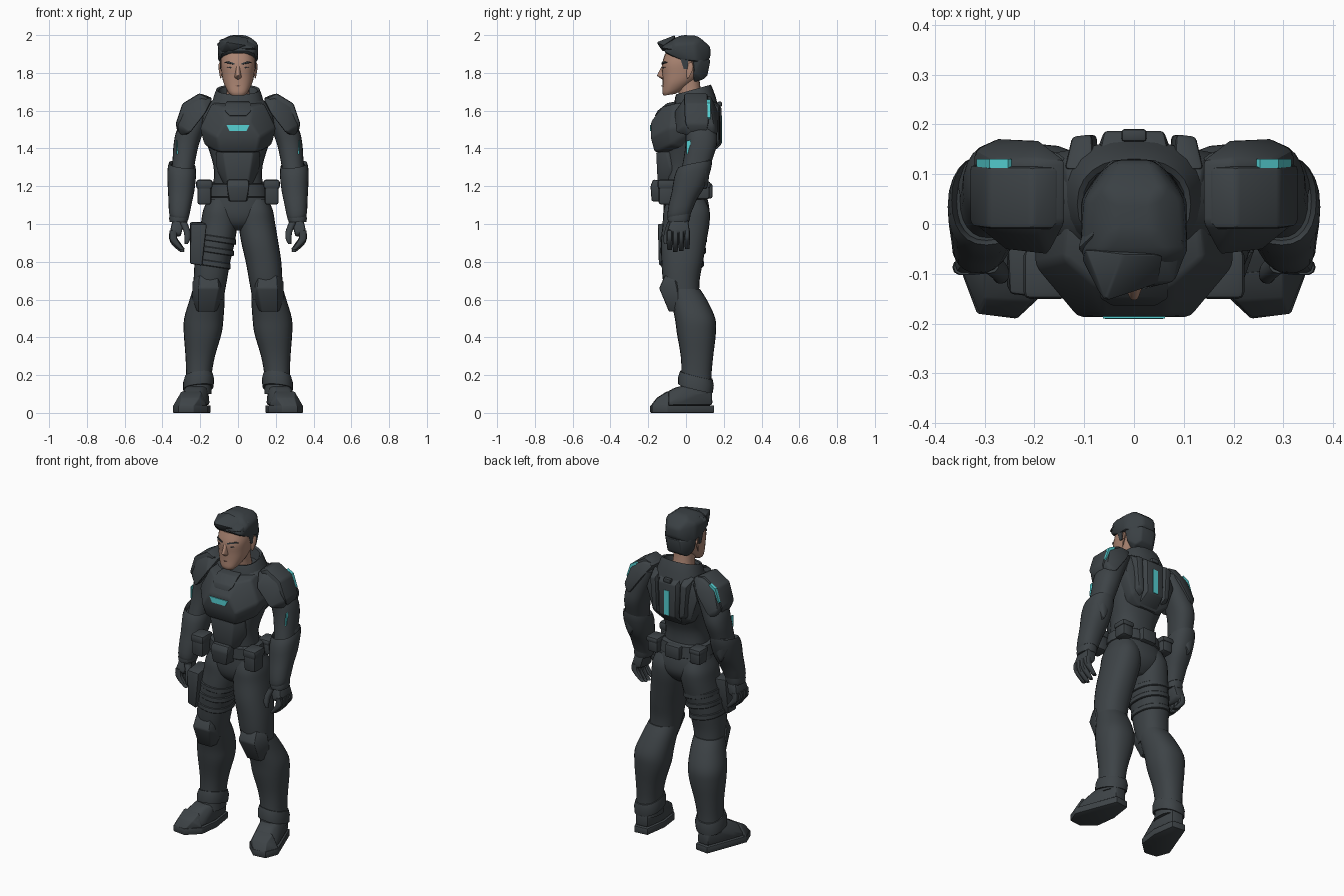
import bpy, bmesh, math

def material(name, rgb):
    m = bpy.data.materials.new(name)
    m.diffuse_color = (*rgb, 1)
    return m

SUIT = material("charcoal suit", (.047, .056, .062))
HAIR = material("dark hair", (.042, .051, .057))
SKIN = material("tan skin", (.41, .235, .17))
LIP = material("lip brown", (.27, .14, .105))
GLOW = material("teal light", (.09, .62, .64))
DARK = material("near black", (.02, .02, .022))

def finish(name, bm, mat, pair, angle=40):
    bmesh.ops.recalc_face_normals(bm, faces=bm.faces)
    me = bpy.data.meshes.new(name)
    bm.to_mesh(me)
    bm.free()
    me.materials.append(mat)
    me.shade_smooth()
    me.set_sharp_from_angle(angle=math.radians(angle))
    ob = bpy.data.objects.new(name, me)
    bpy.context.collection.objects.link(ob)
    if pair:
        ob.modifiers.new("mirror", 'MIRROR').use_mirror_merge = False
    return ob

def loft(name, rings, mat=SUIT, pair=False, n=24, power=2.3, sub=4, tilt=(0, 0)):
    """Skin through horizontal rings (z, centre x, centre y, radius x, radius y)."""
    path = []
    for i in range(len(rings) - 1):
        a, b, c, d = (rings[min(max(k, 0), len(rings) - 1)] for k in range(i - 1, i + 3))
        for s in range(sub):
            t = s / sub
            path.append([.5 * (2*q + (r-p)*t + (2*p-5*q+4*r-s4)*t*t + (3*q-p-3*r+s4)*t**3)
                         for p, q, r, s4 in zip(a, b, c, d)])
    path.append(rings[-1])
    bm, loops = bmesh.new(), []
    for z, cx, cy, rx, ry in path:
        loop = []
        for k in range(n):
            c, s = math.cos(2*math.pi*k/n), math.sin(2*math.pi*k/n)
            dx = rx * math.copysign(abs(c)**(2/power), c)
            dy = ry * math.copysign(abs(s)**(2/power), s)
            loop.append(bm.verts.new((cx+dx, cy+dy, z + tilt[0]*dx + tilt[1]*dy)))
        loops.append(loop)
    for a, b in zip(loops, loops[1:]):
        for k in range(n):
            bm.faces.new((a[k], a[(k+1) % n], b[(k+1) % n], b[k]))
    bm.faces.new(loops[0])
    bm.faces.new(loops[-1])
    return finish(name, bm, mat, pair)

def hull(name, pts, mat=SUIT, pair=False, sym=False, bevel=.008):
    """Bevelled convex plate around the points."""
    if sym:
        pts = pts + [(-x, y, z) for x, y, z in pts if x]
    bm = bmesh.new()
    for p in pts:
        bm.verts.new(p)
    r = bmesh.ops.convex_hull(bm, input=bm.verts[:])
    junk = {v for v in r['geom_interior'] + r['geom_unused'] if isinstance(v, bmesh.types.BMVert)}
    bmesh.ops.delete(bm, geom=list(junk), context='VERTS')
    bmesh.ops.dissolve_limit(bm, angle_limit=.08, verts=bm.verts[:], edges=bm.edges[:])
    if bevel:
        edges = [e for e in bm.edges if e.calc_face_angle(0) > .3]
        bmesh.ops.bevel(bm, geom=edges, offset=bevel, segments=2, profile=.5,
                        affect='EDGES', clamp_overlap=True)
    return finish(name, bm, mat, pair, 30)

def box(name, c, size, mat=SUIT, pair=False, bevel=.01):
    return hull(name, [(c[0]+i*size[0]/2, c[1]+j*size[1]/2, c[2]+k*size[2]/2)
                       for i in (-1, 1) for j in (-1, 1) for k in (-1, 1)], mat, pair, bevel=bevel)

# Legs and pelvis
loft("pelvis", [(1.2, 0, -.01, .137, .1), (1.12, 0, 0, .165, .117), (1.05, 0, .003, .165, .12),
                (1.0, 0, 0, .12, .1), (.965, 0, 0, .06, .06)], n=32)
loft("thigh", [(1.13, .095, 0, .066, .1), (1.07, .097, .003, .088, .122), (1.0, .1, 0, .097, .124),
               (.9, .116, -.013, .098, .12), (.8, .135, -.02, .094, .11), (.7, .147, -.025, .088, .097),
               (.6, .157, -.015, .08, .085)], pair=True)
loft("shin_guard", [(.655, .155, -.01, .084, .085), (.59, .165, .018, .094, .097),
                    (.5, .181, .048, .104, .107), (.42, .187, .055, .1, .103),
                    (.3, .2, .058, .078, .086), (.2, .207, .055, .068, .08),
                    (.1, .21, .05, .07, .085)], pair=True)
loft("ankle_cuff", [(.2, .207, .055, .074, .086), (.17, .208, .053, .082, .094),
                    (.13, .21, .05, .08, .092)], pair=True, sub=1, tilt=(-.1, -.25))
hull("knee_pad", [(.108, -.11, .732), (.205, -.11, .73), (.1, -.142, .66), (.21, -.142, .66),
                  (.125, -.09, .535), (.21, -.09, .535), (.083, -.06, .7), (.242, -.05, .7),
                  (.083, -.055, .61), (.245, -.045, .61), (.105, -.02, .54), (.228, -.02, .54)],
     pair=True, bevel=.012)

# Boots
foot = [(.165, .14), (.25, .15), (.285, .05), (.345, -.1), (.315, -.18), (.235, -.19),
        (.16, -.12), (.145, 0)]
hull("boot_sole", [(x, y, z) for x, y in foot for z in (0, .04)], pair=True, bevel=.005)
hull("boot_upper", [(.215+(x-.215)*.93, y*.95, .04) for x, y in foot] +
     [(.2, -.145, .085), (.3, -.14, .085), (.19, -.06, .135), (.275, -.05, .135), (.16, .02, .15),
      (.27, .02, .15), (.17, .13, .14), (.25, .135, .14)], pair=True, bevel=.015)
hull("toe_cap", [(.17, -.1, .03), (.343, -.09, .03), (.165, -.12, .04), (.343, -.1, .04),
                 (.312, -.182, .035), (.237, -.19, .035), (.205, -.155, .08), (.3, -.15, .08),
                 (.195, -.1, .115), (.3, -.09, .115)], pair=True, bevel=.012)

# Torso and armour
loft("torso", [(1.15, 0, -.01, .138, .1), (1.28, 0, -.015, .127, .102), (1.38, 0, .0, .15, .12),
               (1.5, 0, .02, .19, .135), (1.6, 0, .04, .18, .115), (1.67, 0, .05, .12, .09)])
hull("chest_plate", [(.065, -.185, 1.54), (.115, -.187, 1.46), (.1, -.165, 1.38), (.075, -.125, 1.62),
                     (.14, -.07, 1.635), (.2, -.085, 1.51), (.178, -.08, 1.42), (.2, .05, 1.51),
                     (.13, .04, 1.39), (.13, .05, 1.65)], sym=True, bevel=.012)
hull("throat_plate", [(.07, -.1, 1.64), (.07, -.15, 1.6), (.045, -.166, 1.572),
                      (.06, -.05, 1.65), (.05, -.1, 1.57)], sym=True, bevel=.005)
hull("belly_plate", [(.118, -.105, 1.385), (.08, -.158, 1.38), (.055, -.15, 1.22), (.115, -.085, 1.3),
                     (.07, -.11, 1.2), (.1, -.05, 1.38), (.1, -.05, 1.25)], sym=True)
hull("back_plate", [(.14, .13, 1.65), (.175, .14, 1.54), (.13, .14, 1.4), (.06, .12, 1.35),
                    (.18, .05, 1.5), (.13, .04, 1.66), (.11, .05, 1.36), (.07, .16, 1.6),
                    (.07, .16, 1.44)], sym=True, bevel=.012)
hull("back_pack", [(.06, .187, 1.62), (.055, .187, 1.42), (.075, .12, 1.67), (.065, .12, 1.36),
                   (.085, .12, 1.55)], sym=True)
hull("pack_fin", [(.085, .18, 1.63), (.125, .175, 1.62), (.11, .175, 1.44), (.075, .18, 1.42),
                  (.08, .11, 1.67), (.14, .11, 1.66), (.12, .11, 1.4), (.07, .11, 1.38)], pair=True)
box("pack_latch", (0, .178, 1.635), (.05, .025, .025), bevel=.006)
box("back_light", (0, .186, 1.5), (.036, .007, .15), GLOW, bevel=0)
hull("chest_light", [(.062, -.19, 1.525), (.045, -.191, 1.492), (.062, -.183, 1.525),
                     (.045, -.184, 1.492)], GLOW, sym=True, bevel=0)
loft("collar", [(1.59, 0, .045, .158, .125), (1.65, 0, .045, .136, .11), (1.7, 0, .04, .12, .097),
                (1.712, 0, .04, .114, .091), (1.707, 0, .04, .103, .08), (1.65, 0, .04, .085, .07)],
     sub=1, tilt=(0, .28))

# Belt and pouches
loft("belt", [(1.14, 0, -.006, .155, .118), (1.145, 0, -.006, .164, .124),
              (1.21, 0, -.01, .154, .121), (1.215, 0, -.01, .147, .115)], sub=1)
hull("belt_buckle", [(.055, -.175, 1.235), (.06, -.188, 1.2), (.045, -.182, 1.12), (.06, -.1, 1.23),
                     (.05, -.1, 1.12)], sym=True)
for name, c, size in (("hip_pouch", (.178, -.1, 1.165), (.075, .09, .125)),
                      ("rear_pouch", (.145, .085, 1.175), (.07, .08, .09))):
    box(name, c, size, pair=True, bevel=.014)
    box(name + "_flap", (c[0], c[1], c[2]+size[2]*.36), (size[0]+.012, size[1]+.012, size[2]*.4),
        pair=True, bevel=.014)
box("centre_rear_pouch", (0, .11, 1.175), (.1, .06, .08))

# Holster and thigh straps on one leg
hull("holster", [(-.25, -.14, 1.0), (-.165, -.15, 1.0), (-.255, -.02, 1.01), (-.18, 0, 1.01),
                 (-.255, -.13, .79), (-.19, -.145, .78), (-.255, -.05, .79), (-.19, -.05, .78)])
for z, cx, cy, rx, ry in ((.92, -.112, -.012, .101, .124), (.86, -.123, -.016, .101, .121),
                          (.79, -.137, -.02, .098, .114)):
    loft("thigh_strap", [(z-.016, cx, cy, rx-.004, ry-.004), (z-.012, cx, cy, rx, ry),
                         (z+.012, cx, cy, rx, ry), (z+.016, cx, cy, rx-.004, ry-.004)],
         sub=1, tilt=(-.15, 0))

# Arms
loft("upper_arm", [(1.63, .19, .075, .07, .075), (1.5, .25, .08, .073, .082),
                   (1.42, .274, .08, .067, .083), (1.33, .287, .06, .06, .076),
                   (1.22, .3, .03, .055, .07)], pair=True)
loft("gauntlet", [(1.29, .296, .045, .06, .078), (1.315, .296, .048, .07, .09),
                  (1.27, .298, .035, .076, .097), (1.19, .301, .015, .071, .09),
                  (1.12, .306, -.015, .062, .076), (1.06, .311, -.033, .055, .066),
                  (1.04, .311, -.035, .05, .06)], pair=True, sub=2, tilt=(.12, .2))
hull("elbow_guard", [(.28, .13, 1.34), (.335, .13, 1.34), (.26, .11, 1.27), (.36, .1, 1.27),
                     (.31, .115, 1.18), (.27, .05, 1.33), (.35, .05, 1.33), (.31, .05, 1.18)], pair=True)
loft("glove_cuff", [(1.07, .311, -.03, .045, .055), (1.03, .313, -.038, .052, .06),
                    (1.01, .315, -.04, .046, .055)], pair=True, sub=1)
hull("palm", [(.28, -.08, 1.03), (.345, -.08, 1.03), (.28, .01, 1.03), (.345, .01, 1.03),
              (.3, -.1, .95), (.36, -.1, .96), (.3, .02, .95), (.36, .02, .96),
              (.305, -.085, .93), (.345, .005, .93)], pair=True, bevel=.014)
for i in range(4):
    y, up = -.087 + i*.031, (.01, 0, .004, .016)[i]
    loft("finger", [(.965, .342, y, .02, .0155), (.92+up/2, .343, y, .021, .016),
                    (.885+up, .325, y, .02, .0155), (.852+up, .294, y, .012, .012)],
         pair=True, n=10, sub=3)
loft("thumb", [(1.01, .29, -.075, .02, .024), (.96, .27, -.095, .018, .019),
               (.92, .268, -.105, .015, .015), (.895, .274, -.108, .008, .008)], pair=True, n=12)

# Shoulder armour
hull("shoulder_pad", [(.135, 0, 1.66), (.135, .13, 1.67), (.2, .0, 1.68), (.2, .13, 1.68),
                      (.285, .0, 1.63), (.285, .13, 1.63), (.322, 0, 1.52), (.322, .15, 1.52),
                      (.255, -.055, 1.48), (.27, .175, 1.48), (.305, .02, 1.465), (.305, .14, 1.465),
                      (.17, -.065, 1.59), (.19, .172, 1.59)], pair=True, bevel=.012)
hull("shoulder_ridge", [(.15, -.01, 1.665), (.15, .115, 1.675), (.205, -.01, 1.692),
                        (.205, .115, 1.692), (.294, -.01, 1.638), (.294, .115, 1.638),
                        (.33, -.005, 1.53), (.33, .12, 1.53), (.32, .02, 1.485), (.32, .11, 1.485)],
     pair=True, bevel=.01)
hull("shoulder_light", [(x+dx, y, z+dx) for x, z in ((.25, 1.657), (.287, 1.637), (.313, 1.56))
                        for y in (.112, .13) for dx in (-.004, .003)], GLOW, pair=True, bevel=0)
hull("arm_light", [(x, y, z) for y, z in ((.004, 1.44), (.024, 1.445), (.002, 1.37), (.02, 1.375))
                   for x in (.322-.004*(z < 1.4), .326)], GLOW, pair=True, bevel=0)

# Head and face
loft("neck", [(1.6, 0, .04, .07, .065), (1.7, 0, .02, .06, .06), (1.78, 0, .01, .06, .06)], SKIN)
loft("head", [(1.684, 0, -.088, .038, .03), (1.705, 0, -.068, .056, .057), (1.75, 0, -.036, .077, .088),
              (1.8, 0, -.018, .087, .107), (1.86, 0, -.01, .093, .118), (1.92, 0, 0, .086, .11)],
     SKIN, power=2.4, tilt=(0, .15))
hull("nose", [(0, -.156, 1.785), (.008, -.12, 1.85), (.02, -.12, 1.775), (0, -.12, 1.76),
              (.008, -.151, 1.787)], SKIN, sym=True, bevel=.003)
hull("ear", [(.085, .0, 1.85), (.105, .035, 1.86), (.085, .04, 1.85), (.085, 0, 1.77),
             (.097, .015, 1.765), (.103, .04, 1.82)], SKIN, pair=True, bevel=.006)
hull("eyebrow", [(.018, -.131, 1.843), (.018, -.131, 1.851), (.05, -.123, 1.852), (.05, -.123, 1.862),
                 (.074, -.103, 1.854), (.02, -.115, 1.848), (.07, -.09, 1.856)], HAIR, pair=True, bevel=0)
hull("eye", [(.024, -.125, 1.827), (.04, -.1225, 1.833), (.06, -.112, 1.831), (.04, -.1225, 1.824),
             (.03, -.11, 1.828), (.06, -.1, 1.828)], DARK, pair=True, bevel=0)
hull("mouth", [(.026, -.117, 1.732), (0, -.13, 1.735), (0, -.129, 1.728), (.02, -.1, 1.731)],
     LIP, sym=True, bevel=0)

# Hair: rounded cap, nape, sideburns and a swept fringe
hull("hair_top", [(.088, -.1, 1.9), (.108, -.06, 1.95), (.098, -.035, 1.87), (.107, .05, 1.86),
                  (.075, .1, 1.85), (.035, .13, 1.88), (.04, .128, 1.94), (.1, .05, 1.96),
                  (.06, .075, 1.985), (.07, -.06, 1.985), (.04, -.02, 2.0), (.04, .05, 1.998),
                  (.05, -.12, 1.915)], HAIR, sym=True, bevel=.014)
hull("hair_back", [(.1, .035, 1.88), (.093, .045, 1.8), (.062, .09, 1.765), (.045, .13, 1.87),
                   (.09, .08, 1.87), (.04, .113, 1.785), (.05, .04, 1.75)], HAIR, sym=True, bevel=.01)
hull("sideburn", [(.096, -.035, 1.89), (.097, .015, 1.89), (.096, -.012, 1.82), (.096, .008, 1.82),
                  (.08, -.02, 1.88), (.08, 0, 1.82)], HAIR, pair=True, bevel=0)
hull("fringe_sweep", [(-.06, -.157, 1.962), (-.105, -.07, 1.925), (-.1, -.05, 1.975), (-.03, -.125, 1.915),
                      (.05, -.12, 1.945), (.06, -.06, 1.985), (-.02, -.06, 2.0), (-.085, -.1, 1.91)],
     HAIR, bevel=.005)
hull("fringe_side", [(.082, -.118, 1.93), (.108, -.05, 1.92), (.1, -.03, 1.965), (.02, -.13, 1.925),
                     (.0, -.12, 1.965), (.05, -.04, 1.99)], HAIR, bevel=.005)
hull("side_lock", [(-.113, -.05, 1.955), (-.09, -.08, 1.92), (-.09, .03, 1.93), (-.08, -.02, 1.98),
                   (-.09, .0, 1.9)], HAIR, bevel=.004)
